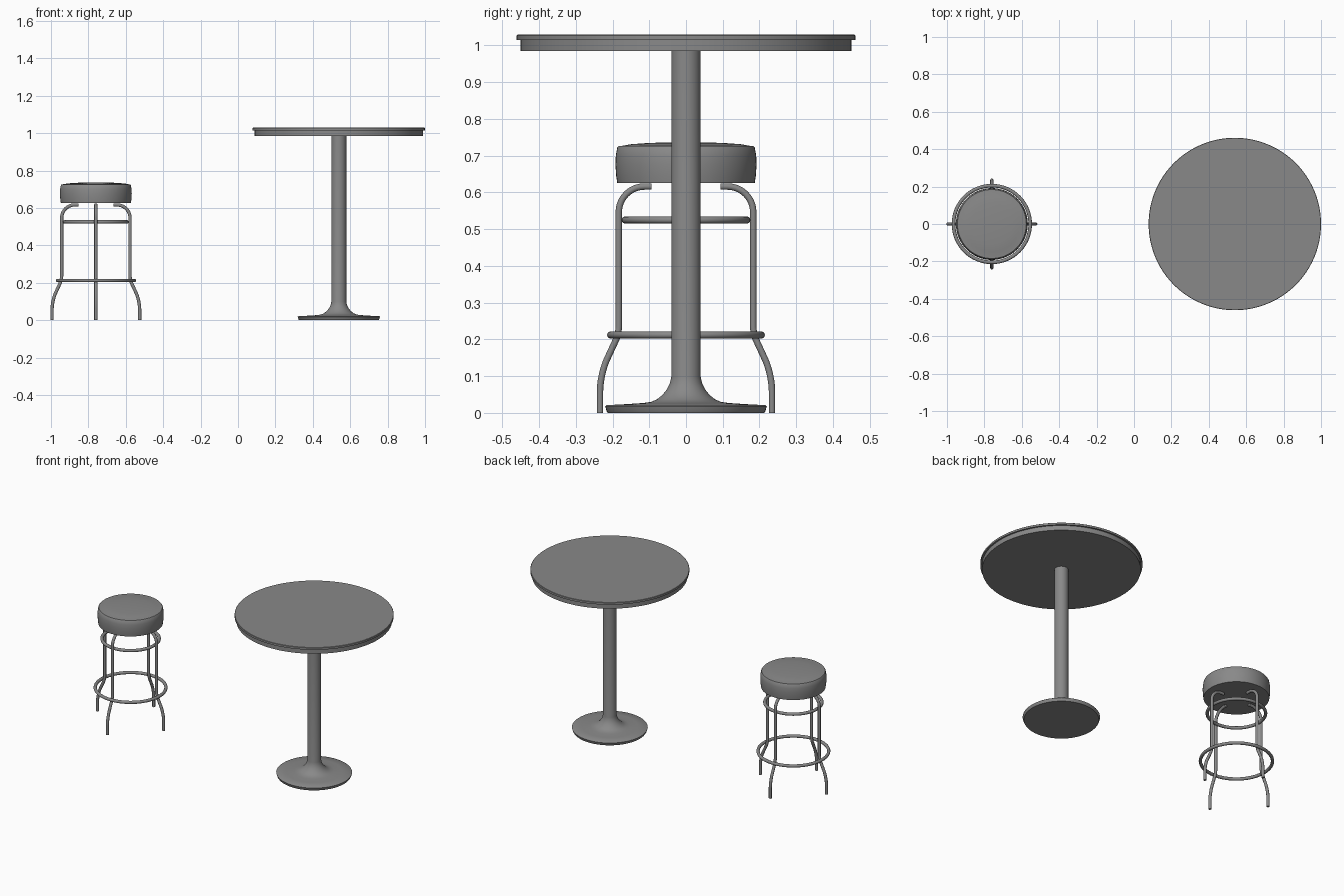
import bpy, bmesh, math
from mathutils import Vector, Matrix

cube = bpy.data.objects.get("Cube")
if cube:
    bpy.data.objects.remove(cube)

STOOL = Vector((-0.76, 0, 0))
TABLE = Vector((0.539, 0, 0))

grey = bpy.data.materials.new("mid_grey")
grey.use_nodes = True
colour = (0.25, 0.25, 0.25, 1)
grey.diffuse_color = colour
grey.node_tree.nodes["Principled BSDF"].inputs["Base Color"].default_value = colour


def finish(obj, angle=35):
    obj.data.materials.append(grey)
    bpy.ops.object.select_all(action='DESELECT')
    obj.select_set(True)
    bpy.context.view_layer.objects.active = obj
    bpy.ops.object.shade_smooth_by_angle(angle=math.radians(angle))


def mesh_object(name, bm, origin):
    bmesh.ops.recalc_face_normals(bm, faces=bm.faces)
    mesh = bpy.data.meshes.new(name)
    bm.to_mesh(mesh)
    bm.free()
    obj = bpy.data.objects.new(name, mesh)
    obj.location = origin
    bpy.context.collection.objects.link(obj)
    finish(obj)
    return obj


def lathe(name, profile, origin, steps=64):
    """Spin an (r, z) profile around the vertical axis."""
    bm = bmesh.new()
    verts = [bm.verts.new((r, 0, z)) for r, z in profile]
    edges = [bm.edges.new(pair) for pair in zip(verts, verts[1:])]
    bmesh.ops.spin(bm, geom=verts + edges, cent=(0, 0, 0), axis=(0, 0, 1),
                   angle=2 * math.pi, steps=steps)
    bmesh.ops.remove_doubles(bm, verts=bm.verts, dist=0.0001)
    return mesh_object(name, bm, origin)


def ring(name, radius, z, tube):
    bpy.ops.mesh.primitive_torus_add(major_radius=radius, minor_radius=tube,
                                     major_segments=64, minor_segments=14,
                                     location=STOOL + Vector((0, 0, z)))
    obj = bpy.context.object
    obj.name = name
    finish(obj, 60)


def rounded_path(corners, radii, steps=10):
    """Replace each inner corner by a quadratic or circular-looking bend."""
    path = [corners[0]]
    for before, p, after, reach in zip(corners, corners[1:], corners[2:], radii):
        a = p + (before - p).normalized() * reach
        b = p + (after - p).normalized() * reach
        # cubic handles at 0.55 of the reach approximate an arc
        h, k = a.lerp(p, 0.55), b.lerp(p, 0.55)
        for i in range(steps + 1):
            t = i / steps
            s = 1 - t
            path.append(a * s**3 + h * 3 * s * s * t + k * 3 * s * t * t + b * t**3)
    return path + [corners[-1]]


def tube(name, path, radius, turn, sides=14):
    """Sweep a circle along a path lying in the XZ plane, with flat ends."""
    bm = bmesh.new()
    loops = []
    for i, p in enumerate(path):
        along = (path[min(i + 1, len(path) - 1)] - path[max(i - 1, 0)]).normalized()
        side = Vector((0, 1, 0))
        up = along.cross(side)
        angles = [2 * math.pi * j / sides for j in range(sides)]
        loops.append([bm.verts.new(p + radius * (math.cos(a) * side + math.sin(a) * up))
                      for a in angles])
    for a, b in zip(loops, loops[1:]):
        for j in range(sides):
            k = (j + 1) % sides
            bm.faces.new((a[j], a[k], b[k], b[j]))
    bm.faces.new(loops[0])
    bm.faces.new(loops[-1])
    bmesh.ops.rotate(bm, verts=bm.verts, matrix=Matrix.Rotation(turn, 3, 'Z'))
    mesh_object(name, bm, STOOL)


# Table: column flaring into a round foot
lathe("table_pedestal", [(0, 0), (0.213, 0), (0.216, 0.005), (0.220, 0.018),
                         (0.216, 0.021), (0.16, 0.024), (0.115, 0.027),
                         (0.095, 0.030), (0.079, 0.037), (0.064, 0.049),
                         (0.052, 0.064), (0.044, 0.080), (0.040, 0.098),
                         (0.040, 0.99), (0, 0.99)], TABLE)

# Table: apron under a slightly wider top
lathe("table_apron", [(0, 0.985), (0.451, 0.985), (0.451, 1.015), (0, 1.015)], TABLE, 96)
lathe("table_top", [(0, 1.015), (0.461, 1.015), (0.461, 1.027),
                    (0.459, 1.029), (0, 1.029)], TABLE, 96)

# Stool: padded seat with a bulging side and a shallow dome
lathe("stool_seat", [(0, 0.625), (0.187, 0.625), (0.190, 0.645), (0.192, 0.675),
                     (0.191, 0.700), (0.187, 0.722), (0.184, 0.726),
                     (0.178, 0.726), (0.15, 0.731), (0.11, 0.734),
                     (0.06, 0.736), (0, 0.737)], STOOL)

# Stool: four bent tube legs
corners = [Vector((r, 0, z)) for r, z in
           [(0.094, 0.616), (0.183, 0.616), (0.183, 0.215), (0.234, 0.105), (0.234, 0)]]
leg_path = rounded_path(corners, [0.07, 0.02, 0.045])
for i, side in enumerate(("left", "back", "right", "front")):
    tube(side + "_stool_leg", leg_path, 0.009, i * math.pi / 2)

# Stool: brace ring and foot ring
ring("brace_ring", 0.166, 0.525, 0.0095)
ring("foot_ring", 0.205, 0.212, 0.0095)
